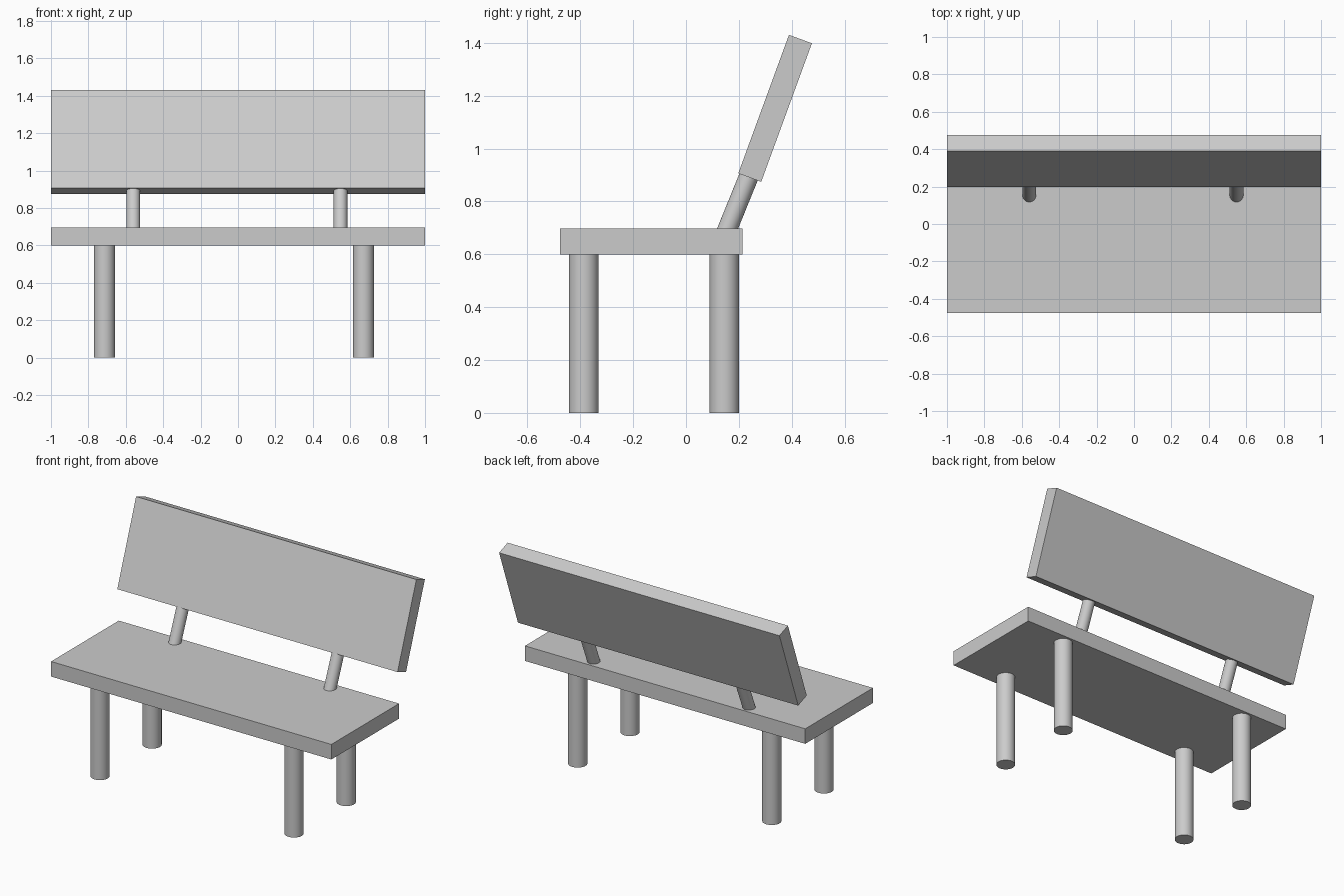
import bpy
from math import radians, hypot, atan2

if "Cube" in bpy.data.objects:
    bpy.data.objects.remove(bpy.data.objects["Cube"])


def box(name, center, size, tilt=0.0):
    bpy.ops.mesh.primitive_cube_add(size=1, location=center)
    ob = bpy.context.object
    ob.name = name
    ob.scale = size
    bpy.ops.object.transform_apply(location=False, rotation=False, scale=True)
    ob.rotation_euler.x = -tilt
    return ob


def rod(name, x, bottom, top, radius):
    """Smooth cylinder between two (y, z) points at a given x."""
    dy, dz = top[0] - bottom[0], top[1] - bottom[1]
    bpy.ops.mesh.primitive_cylinder_add(
        vertices=40, radius=radius, depth=hypot(dy, dz),
        location=(x, (bottom[0] + top[0]) / 2, (bottom[1] + top[1]) / 2),
        rotation=(-atan2(dy, dz), 0, 0))
    bpy.ops.object.shade_smooth_by_angle(angle=radians(35))
    bpy.context.object.name = name


# Seat plank and leaning back plank
box("seat", (0, -0.132, 0.6485), (2, 0.69, 0.097))
box("backrest", (0, 0.337, 1.152), (2, 0.0925, 0.558), radians(20.1))

# Four legs (slightly off centre in x)
for side, x in (("left", -0.714), ("right", 0.671)):
    for end, y in (("front", -0.387), ("back", 0.145)):
        rod(f"{end}_leg_{side}", x, (y, 0), (y, 0.605), 0.056)

# Two slanted posts joining seat and backrest
for side, x in (("left", -0.56), ("right", 0.548)):
    rod(f"back_post_{side}", x, (0.145, 0.667), (0.25, 0.925), 0.037)
